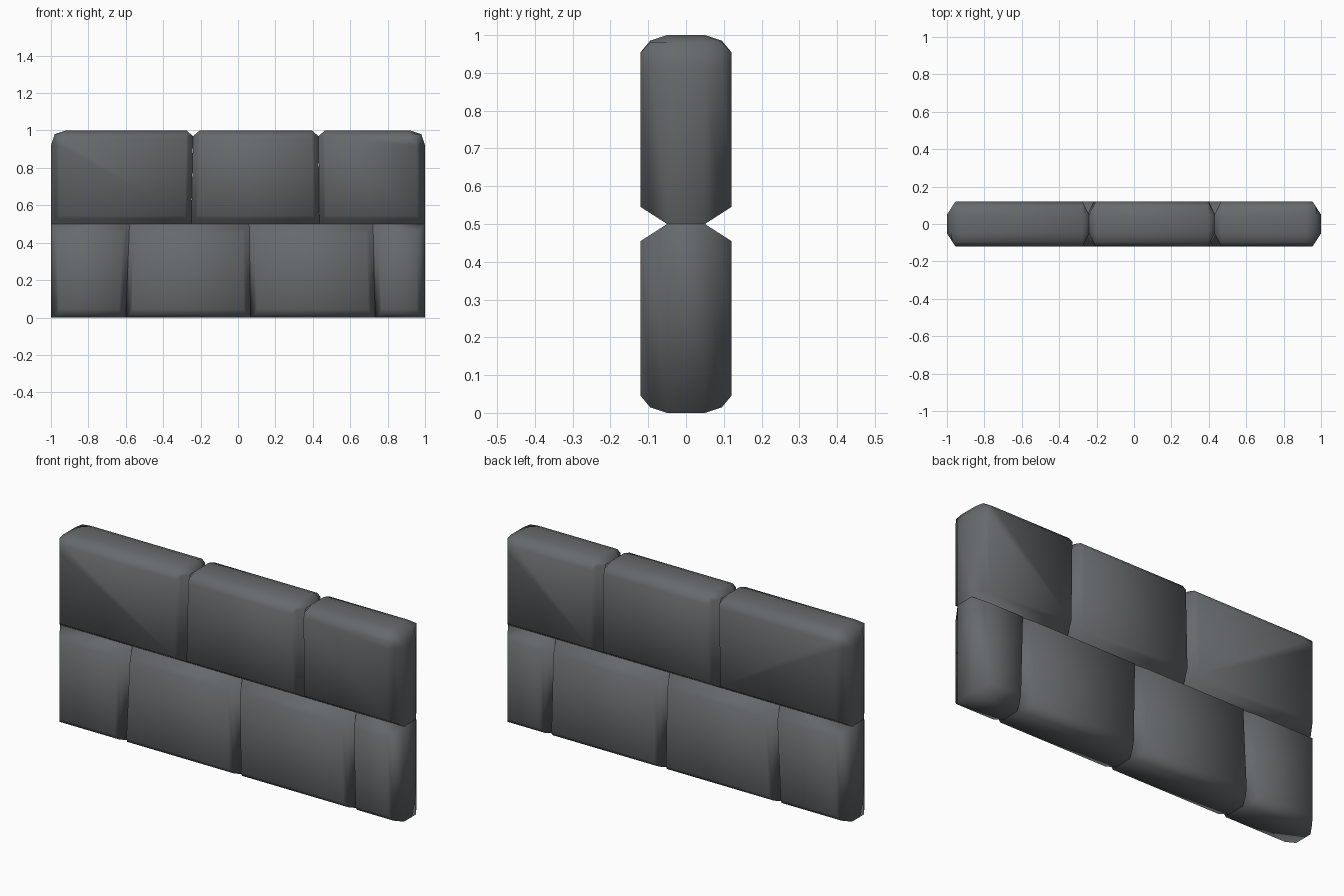
import bpy, bmesh

if "Cube" in bpy.data.objects:
    bpy.data.objects.remove(bpy.data.objects["Cube"])

mat = bpy.data.materials.new("slate grey stone")
mat.diffuse_color = (0.135, 0.145, 0.15, 1)
mat.use_nodes = True
mat.node_tree.nodes["Principled BSDF"].inputs["Base Color"].default_value = mat.diffuse_color

CORE, FACE, MID = 0.05, 0.12, 0.095   # half depths: core, brick face, rounding ring


def brick(name, z0, z1, left, right):
    """left/right = (x at bottom, x at top); x = +-1 is a free end of the wall."""
    top, bottom = z1 > 0.9, z0 < 0.1
    l_end, r_end = left[1] < -0.99, right[1] > 0.99

    # outline counter-clockwise seen from the front
    pts = [(left[0], z0), (right[0], z0)]
    if top:
        pts += [(right[1], 0.92), (right[1] - .02, 0.98), (right[1] - .08, 1)] if r_end else \
               [(right[1], 0.97), (right[1] - .035, 1)]
        pts += [(left[1] + .08, 1), (left[1] + .02, 0.98), (left[1], 0.92)] if l_end else \
               [(left[1] + .035, 1), (left[1], 0.97)]
    else:
        pts += [(right[1], z1), (left[1], z1)]

    def ring(bm, y, t, tz):
        # inset the outline by clamping it into a smaller rectangle
        il = (0.045 if l_end else 0.035) * t
        ir = (0.045 if r_end else 0.035) * t
        lo = z0 + 0.045 * (tz if bottom else t)
        hi = z1 - 0.045 * (tz if top else t)
        out = []
        for x, z in pts:
            k = (z - z0) / (z1 - z0)
            a = left[0] + (left[1] - left[0]) * k + il
            b = right[0] + (right[1] - right[0]) * k - ir
            out.append(bm.verts.new((min(max(x, a), b), y, min(max(z, lo), hi))))
        return out

    bm = bmesh.new()
    n = len(pts)
    t = (MID - CORE) / (FACE - CORE)
    rings = [ring(bm, -FACE, 1, 1), ring(bm, -MID, t, 0.33), ring(bm, -CORE, 0, 0),
             ring(bm, CORE, 0, 0), ring(bm, MID, t, 0.33), ring(bm, FACE, 1, 1)]
    bm.faces.new(rings[0])
    bm.faces.new(rings[-1][::-1])
    for j, (a, b) in enumerate(zip(rings, rings[1:])):
        for i in range(n):
            k = (i + 1) % n
            if j == 2:
                # core strip only where it lies on the outside of the wall
                mx = (pts[i][0] + pts[k][0]) / 2
                mz = (pts[i][1] + pts[k][1]) / 2
                if not (abs(mx) > .98 or mz < .01 or mz > .98):
                    continue
            bm.faces.new((a[k], a[i], b[i], b[k]))
    bmesh.ops.remove_doubles(bm, verts=bm.verts, dist=0.002)
    bmesh.ops.recalc_face_normals(bm, faces=bm.faces)
    for f in bm.faces:
        f.smooth = True
    me = bpy.data.meshes.new(name)
    bm.to_mesh(me)
    bm.free()
    me.materials.append(mat)
    bpy.context.collection.objects.link(bpy.data.objects.new(name, me))


# upper course: three bricks; lower course: four bricks with slanted joints
upper = [(-1, -1), (-.25, -.24), (.435, .43), (1, 1)]
lower = [(-1, -1), (-.6, -.58), (.067, .06), (.733, .722), (1, 1)]
for i in range(len(upper) - 1):
    brick(f"upper_brick_{i + 1}", 0.5, 1.0, upper[i], upper[i + 1])
for i in range(len(lower) - 1):
    brick(f"lower_brick_{i + 1}", 0.0, 0.5, lower[i], lower[i + 1])
